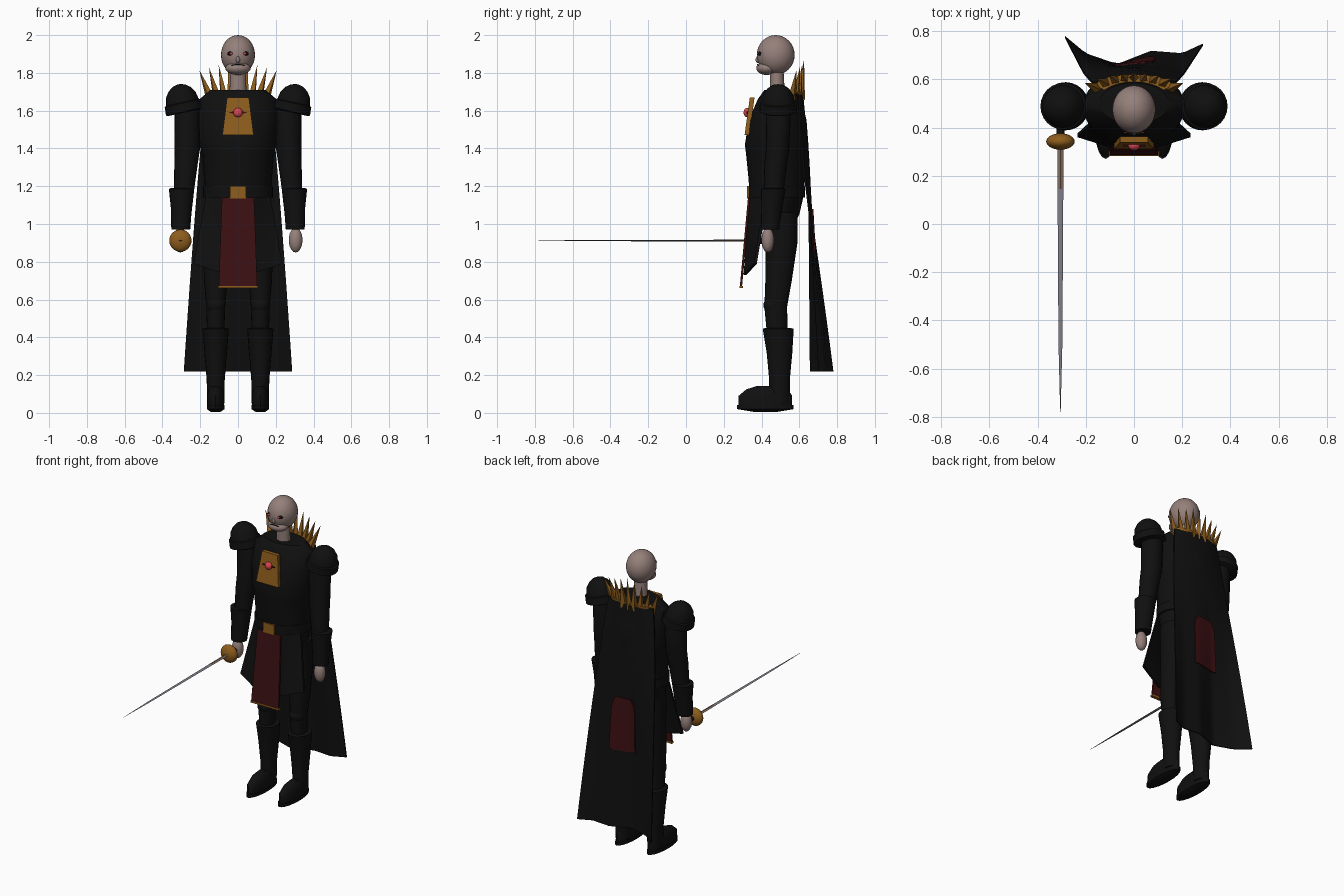
import bpy, bmesh, math
from mathutils import Matrix, Vector

if "Cube" in bpy.data.objects:
    bpy.data.objects.remove(bpy.data.objects["Cube"])


def material(name, rgb):
    m = bpy.data.materials.new(name)
    m.diffuse_color = (*rgb, 1)
    m.use_nodes = True
    m.node_tree.nodes["Principled BSDF"].inputs["Base Color"].default_value = m.diffuse_color
    return m


BLACK = material("black cloth", (0.005, 0.005, 0.005))
SKIN = material("pale skin", (0.30, 0.215, 0.195))
GOLD = material("old gold", (0.27, 0.11, 0.012))
RED = material("dark red cloth", (0.045, 0.005, 0.006))
GEM = material("red gem", (0.70, 0.06, 0.08))
STEEL = material("steel", (0.22, 0.205, 0.25))
BRONZE = material("dull bronze", (0.22, 0.15, 0.12))


def finish(name, bm, mat, smooth=True):
    bmesh.ops.recalc_face_normals(bm, faces=bm.faces[:])
    me = bpy.data.meshes.new(name)
    bm.to_mesh(me)
    bm.free()
    me.materials.append(mat)
    ob = bpy.data.objects.new(name, me)
    bpy.context.collection.objects.link(ob)
    if smooth:
        bpy.ops.object.select_all(action='DESELECT')
        ob.select_set(True)
        bpy.context.view_layer.objects.active = ob
        bpy.ops.object.shade_smooth_by_angle(angle=math.radians(40))
    return ob


def loft(name, rings, mat, sides=20, cx=0.0):
    """Stack of ellipses (x, y, z, rx, ry) with closed ends."""
    bm = bmesh.new()
    loops = []
    for x, y, z, rx, ry in rings:
        loops.append([bm.verts.new((cx + x + rx * math.cos(a), y + ry * math.sin(a), z))
                      for a in (2 * math.pi * i / sides for i in range(sides))])
    for a, b in zip(loops, loops[1:]):
        for i in range(sides):
            j = (i + 1) % sides
            bm.faces.new((a[i], a[j], b[j], b[i]))
    bm.faces.new(loops[0])
    bm.faces.new(loops[-1])
    return finish(name, bm, mat)


def ball(name, pos, size, mat, seg=24):
    bm = bmesh.new()
    m = Matrix.Translation(pos) @ Matrix.Diagonal((*size, 1))
    bmesh.ops.create_uvsphere(bm, u_segments=seg, v_segments=seg // 2, radius=1, matrix=m)
    return finish(name, bm, mat)


def sheet(name, f, nu, nv, thick, mat):
    """Cloth panel from f(u, v), given thickness along y."""
    bm = bmesh.new()
    sides = []
    for off in (0, thick):
        sides.append([[bm.verts.new(Vector(f(i / nu, j / nv)) + Vector((0, off, 0)))
                       for i in range(nu + 1)] for j in range(nv + 1)])
    for g in sides:
        for j in range(nv):
            for i in range(nu):
                bm.faces.new((g[j][i], g[j][i + 1], g[j + 1][i + 1], g[j + 1][i]))
    a, b = sides
    edge = [(0, i) for i in range(nu)] + [(j, nu) for j in range(nv)]
    edge += [(nv, i) for i in range(nu, 0, -1)] + [(j, 0) for j in range(nv, 0, -1)]
    for (p, q), (r, s) in zip(edge, edge[1:] + edge[:1]):
        bm.faces.new((a[p][q], a[r][s], b[r][s], b[p][q]))
    return finish(name, bm, mat)


def lerp(a, b, t):
    return a + (b - a) * t


# Head, jaw and neck
ball("head", (0, .475, 1.895), (.09, .1, .105), SKIN, 32)
ball("jaw", (0, .427, 1.825), (.067, .055, .036), SKIN)
loft("neck", [(0, .485, 1.66, .045, .04), (0, .48, 1.82, .042, .036)], SKIN)
ball("nose", (0, .38, 1.87), (.011, .012, .018), SKIN, 12)
sheet("mouth", lambda u, v: (lerp(-.05, .05, u),
      .422 - .055 * math.sqrt(.74 - (lerp(-.05, .05, u) / .068) ** 2),
      1.847 - 7 * lerp(-.05, .05, u) ** 2 - .004 * v), 10, 1, .006, BLACK)
for s in (-1, 1):
    ball("eye_socket", (s * .036, .394, 1.902), (.021, .014, .013), BLACK, 16)
    ball("eye", (s * .036, .384, 1.902), (.008, .008, .007), GEM, 12)

# Torso and belt
loft("torso", [(0, .49, .99, .09, .08), (0, .485, 1.05, .165, .115), (0, .48, 1.15, .175, .143),
               (0, .48, 1.25, .18, .15), (0, .48, 1.37, .19, .162), (0, .48, 1.42, .205, .168),
               (0, .485, 1.55, .212, .153), (0, .495, 1.66, .205, .115),
               (0, .5, 1.71, .145, .085)], BLACK, 28)
loft("belt", [(0, .48, 1.14, .186, .15), (0, .48, 1.2, .186, .15)], BLACK, 28)
sheet("buckle", lambda u, v: (lerp(-.042, .042, u), .324, lerp(1.135, 1.2, v)), 1, 1, .02, GOLD)

# Chest ornament
sheet("chest_plate", lambda u, v: (lerp(-1, 1, u) * lerp(.083, .058, v),
      lerp(.31, .338, v), lerp(1.47, 1.67, v)), 1, 1, .025, GOLD)
sheet("gem_setting", lambda u, v: (lerp(-.045, .045, u), .32, 1.59 + lerp(-1, 1, v)
      * (.010 - .008 * abs(2 * u - 1))), 4, 1, .008, RED)
ball("gem", (0, .325, 1.59), (.025, .02, .025), GEM)

# Front tabard and coat tails
sheet("tabard", lambda u, v: (lerp(-1, 1, u) * lerp(.102, .085, v),
      lerp(.285, .328, v), lerp(.67, 1.14, v)), 4, 4, .012, RED)
sheet("tabard_trim", lambda u, v: (lerp(-.105, .105, u), .282, lerp(.66, .672, v)),
      1, 1, .02, GOLD)
for s in (-1, 1):
    sheet("coat_tail", lambda u, v: (s * lerp(.06, lerp(.235, .17, v), u),
          lerp(lerp(.305, .36, u), lerp(.335, .42, u), v),
          lerp(lerp(.73, .79, u), 1.15, v)), 6, 6, .015, BLACK)

# Cape with folds that deepen toward the hem
HEM = [(-.29, .775), (-.2, .70), (-.07, .655), (.07, .71), (.2, .70), (.285, .74)]


def hem_y(x):
    for (x0, y0), (x1, y1) in zip(HEM, HEM[1:]):
        if x <= x1:
            return lerp(y0, y1, max(0, (x - x0) / (x1 - x0)))
    return HEM[-1][1]


def cape_point(k, z):
    t = (1.69 - z) / 1.47
    x = k * lerp(.165, .287, t ** .8)
    base = .612 + .036 * min(1, t / .25) - .035 * k * k * (1 - .6 * t)
    fold = max(0, (1.3 - z) / 1.08)
    return (x, lerp(base, hem_y(k * .287), fold), z)


sheet("cape", lambda u, v: cape_point(2 * u - 1, lerp(.22, 1.69, v)), 24, 14, .008, BLACK)


def back_panel_point(u, v):
    half = .085 * (1 - .35 * max(0, v - .85) / .15)
    x, y, z = cape_point(lerp(-1, 1, u) * half / .24, lerp(.73, 1.08, v))
    return (x, y + .006, z)


sheet("back_panel", back_panel_point, 8, 8, .009, RED)

# Fan of collar spikes
for i in range(-4, 5):
    k = i / 4
    base = Vector((k * .145, .605 - .045 * k * k, 1.66))
    tip = Vector((k * .205, .625 - .04 * k * k, 1.87 - .055 * abs(k)))
    bm = bmesh.new()
    rot = (tip - base).to_track_quat('Z', 'Y').to_matrix().to_4x4()
    bmesh.ops.create_cone(bm, cap_ends=True, segments=4, radius1=.025, radius2=0,
                          depth=(tip - base).length,
                          matrix=Matrix.Translation((base + tip) / 2) @ rot)
    finish("collar_spike", bm, GOLD, False)
loft("collar_band", [(0, .575, 1.665, .15, .04), (0, .58, 1.70, .155, .04)], GOLD)

for s in (-1, 1):
    # Arms and pauldrons
    arm = [(.265, .49, 1.66, .04, .05), (.268, .49, 1.58, .068, .065), (.268, .485, 1.4, .067, .062),
           (.275, .475, 1.32, .062, .06), (.285, .465, 1.19, .054, .054), (.3, .45, .98, .045, .045)]
    loft("arm", [(s * x, y, z, a, b) for x, y, z, a, b in arm], BLACK)
    cuff = [(.303, .445, .97, .05, .048), (.3, .455, 1.09, .056, .056),
            (.3, .462, 1.185, .066, .065), (.3, .462, 1.19, .055, .055)]
    loft("gauntlet", [(s * x, y, z, a, b) for x, y, z, a, b in cuff], BLACK)
    ball("hand", (s * .305, .433, .915), (.037, .034, .066), SKIN, 18)
    dome = [(-.035, .09), (-.03, .1), (.015, .097), (.02, .088), (.06, .08), (.09, .06),
            (.11, .034), (.117, .004)]
    ob = loft("pauldron", [(0, 0, z, r, r) for z, r in dome], BLACK, 24)
    ob.location = (s * .29, .488, 1.625)
    ob.rotation_euler = (0, s * .22, 0)

    # Legs, boots and shoes
    x = s * .118
    loft("leg", [(0, .485, .4, .045, .055), (0, .475, .56, .05, .06), (0, .49, .7, .062, .07),
                 (-s * .01, .505, .9, .078, .085), (-s * .02, .495, 1.06, .08, .095)], BLACK, 20, x)
    ball("knee", (x, .462, .57), (.052, .052, .05), BLACK, 18)
    loft("boot", [(0, .495, .05, .045, .055), (0, .495, .18, .048, .055), (0, .495, .32, .06, .068),
                  (0, .488, .445, .07, .082), (0, .488, .45, .055, .065)], BLACK, 20, x)
    loft("sole", [(0, .42, .005, .025, .06), (0, .42, .02, .047, .15),
                  (0, .42, .042, .047, .15)], BLACK, 20, x)
    loft("shoe", [(0, .42, .04, .045, .142), (0, .42, .09, .046, .142),
                  (0, .43, .125, .038, .11), (0, .435, .142, .022, .06)], BLACK, 20, x)

# Sword held forward
SX, SZ = -.305, .912
ball("sword_guard", (SX, .342, SZ), (.059, .034, .059), GOLD)


def along_y(name, rings, mat, sides):
    """Rod along -y from (distance, half width, half height) pairs."""
    ob = loft(name, [(0, 0, d, w, h) for d, w, h in rings], mat, sides)
    ob.location = (SX, 0, SZ)
    ob.rotation_euler = (math.pi / 2, 0, 0)
    return ob


along_y("grip", [(-.46, .018, .018), (-.33, .016, .016)], BLACK, 12)
along_y("blade_base", [(-.33, .013, .005), (-.145, .0125, .005)], BRONZE, 4)
along_y("blade", [(-.145, .012, .004), (.5, .008, .003), (.78, .001, .001)], STEEL, 4)
